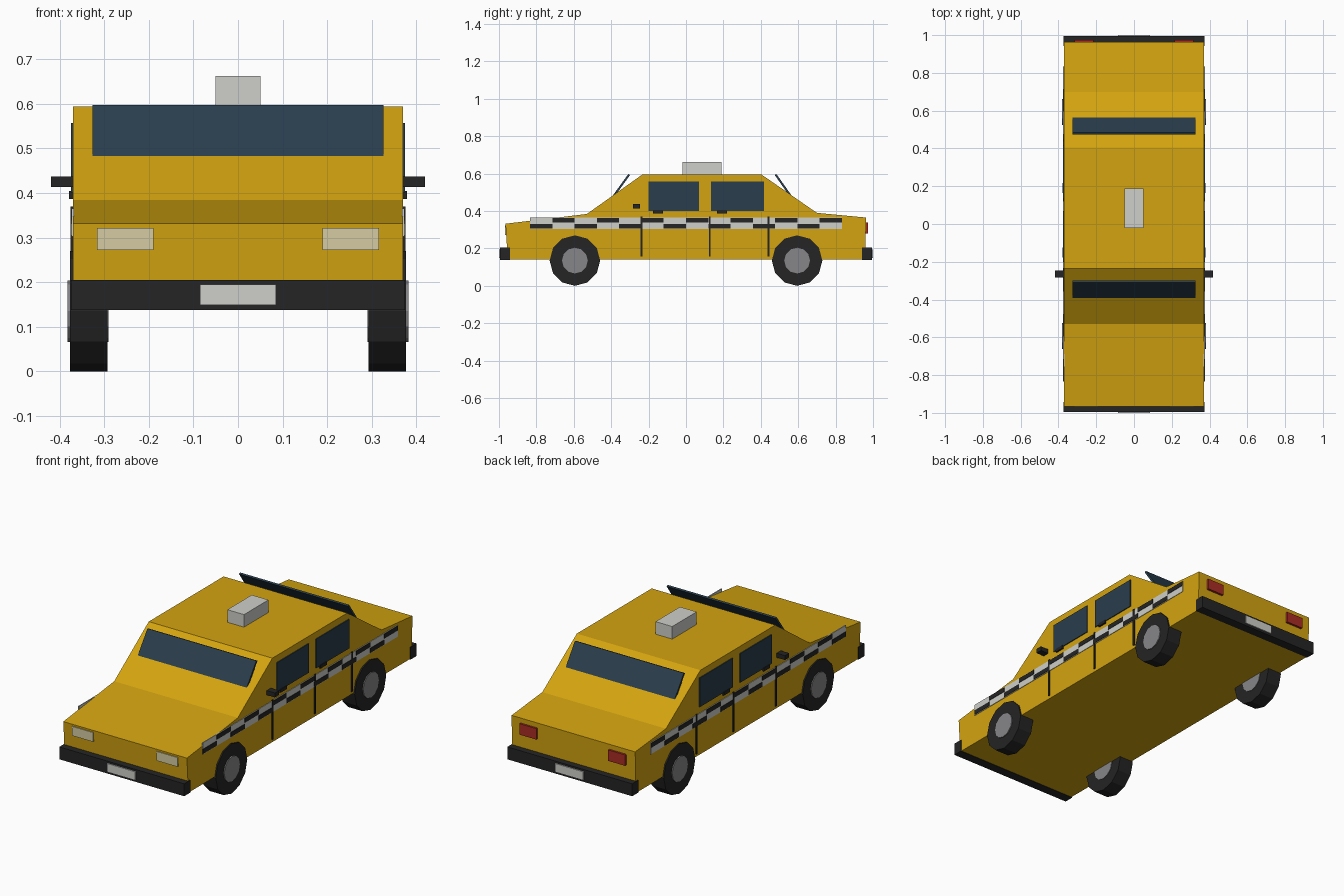
import bpy, bmesh, math
from mathutils import Matrix

if "Cube" in bpy.data.objects:
    bpy.data.objects.remove(bpy.data.objects["Cube"])


def mat(name, r, g, b):
    m = bpy.data.materials.new(name)
    m.diffuse_color = (r, g, b, 1)
    m.use_nodes = True
    m.node_tree.nodes["Principled BSDF"].inputs["Base Color"].default_value = m.diffuse_color
    return m


YELLOW = mat("taxi yellow", 0.65, 0.37, 0.005)
WHITE = mat("off white", 0.62, 0.62, 0.59)
BLACK = mat("black trim", 0.018, 0.018, 0.018)
GLASS = mat("dark blue glass", 0.023, 0.047, 0.073)
LAMP = mat("cream lamp", 0.66, 0.60, 0.36)
RED = mat("red lamp", 0.40, 0.025, 0.018)
HUB = mat("grey hub", 0.24, 0.24, 0.25)


def finish(name, bm, material):
    bmesh.ops.recalc_face_normals(bm, faces=bm.faces)
    me = bpy.data.meshes.new(name)
    bm.to_mesh(me)
    bm.free()
    me.materials.append(material)
    ob = bpy.data.objects.new(name, me)
    bpy.context.collection.objects.link(ob)
    return ob


def boxes(name, material, spans, mirror=False):
    """Boxes given as (x0, x1, y0, y1, z0, z1), optionally mirrored in x."""
    bm = bmesh.new()
    for x0, x1, y0, y1, z0, z1 in spans:
        for s in ((1, -1) if mirror else (1,)):
            m = Matrix.Translation((s * (x0 + x1) / 2, (y0 + y1) / 2, (z0 + z1) / 2))
            m = m @ Matrix.Diagonal((x1 - x0, y1 - y0, z1 - z0, 1))
            bmesh.ops.create_cube(bm, size=1, matrix=m)
    return finish(name, bm, material)


def prism(name, material, profile, half):
    """Side profile of (y, z) points extruded across the width."""
    bm = bmesh.new()
    face = bm.faces.new([bm.verts.new((-half, y, z)) for y, z in profile])
    new = bmesh.ops.extrude_face_region(bm, geom=[face])["geom"]
    bmesh.ops.translate(bm, vec=(2 * half, 0, 0),
                        verts=[v for v in new if isinstance(v, bmesh.types.BMVert)])
    return finish(name, bm, material)


def wheel_part(name, material, radius, x0, x1):
    """Four 12-sided discs, one per wheel."""
    bm = bmesh.new()
    for s in (1, -1):
        for y in (-0.594, 0.594):
            m = (Matrix.Translation((s * (x0 + x1) / 2, y, 0.135))
                 @ Matrix.Rotation(math.pi / 2, 4, 'Y'))
            bmesh.ops.create_cone(bm, cap_ends=True, segments=12, radius1=radius,
                                  radius2=radius, depth=x1 - x0, matrix=m)
    return finish(name, bm, material)


# Body shell
W = 0.37
prism("body", YELLOW, [(-0.953, 0.14), (-0.965, 0.332), (-0.53, 0.384), (-0.235, 0.594),
                       (0.405, 0.594), (0.70, 0.39), (0.963, 0.365), (0.957, 0.14)], W)

# Windscreens, tilted steeper than the body slope
prism("windscreen", GLASS, [(-0.397, 0.475), (-0.309, 0.597), (-0.299, 0.593), (-0.387, 0.470)], 0.326)
prism("rear_window", GLASS, [(0.570, 0.475), (0.484, 0.597), (0.474, 0.593), (0.560, 0.470)], 0.326)

# Side windows, checker stripe, door seams, handles and mirrors
boxes("side_windows", GLASS, [(W - 0.002, 0.375, -0.20, 0.07, 0.40, 0.557),
                              (W - 0.002, 0.375, 0.134, 0.416, 0.40, 0.557)], True)
boxes("white_stripe", WHITE, [(W - 0.002, 0.373, -0.834, 0.834, 0.303, 0.365)], True)
cell = 1.668 / 14
checks = []
for i in range(14):
    z0, z1 = (0.338, 0.363) if i % 2 else (0.306, 0.331)
    y0 = -0.834 + i * cell
    checks.append((W - 0.002, 0.375, y0, y0 + cell, z0, z1))
boxes("black_checks", BLACK, checks, True)
boxes("door_seams", BLACK, [(W - 0.002, 0.3755, y - 0.005, y + 0.005, 0.156, 0.37)
                            for y in (-0.237, 0.127, 0.442)], True)
boxes("door_handles", BLACK, [(W - 0.002, 0.379, y, y + 0.053, 0.387, 0.405)
                              for y in (-0.177, 0.165)], True)
boxes("wing_mirrors", BLACK, [(W - 0.002, 0.419, -0.283, -0.247, 0.413, 0.437)], True)

# Bumpers, number plates and lamps
boxes("bumpers", BLACK, [(-0.374, 0.374, -0.994, -0.942, 0.138, 0.205),
                         (-0.374, 0.374, 0.942, 0.994, 0.138, 0.205)])
boxes("number_plates", WHITE, [(-0.085, 0.085, -1.0, -0.992, 0.149, 0.195),
                               (-0.085, 0.085, 0.992, 1.0, 0.149, 0.195)])
boxes("headlights", LAMP, [(0.19, 0.316, -0.969, -0.955, 0.272, 0.322)], True)
boxes("tail_lights", RED, [(0.215, 0.316, 0.955, 0.973, 0.279, 0.338)], True)

# Roof sign
boxes("roof_sign", WHITE, [(-0.05, 0.05, -0.02, 0.189, 0.59, 0.662)])

# Wheels
wheel_part("tyres", BLACK, 0.135, 0.293, 0.377)
wheel_part("hubs", HUB, 0.069, 0.290, 0.382)
